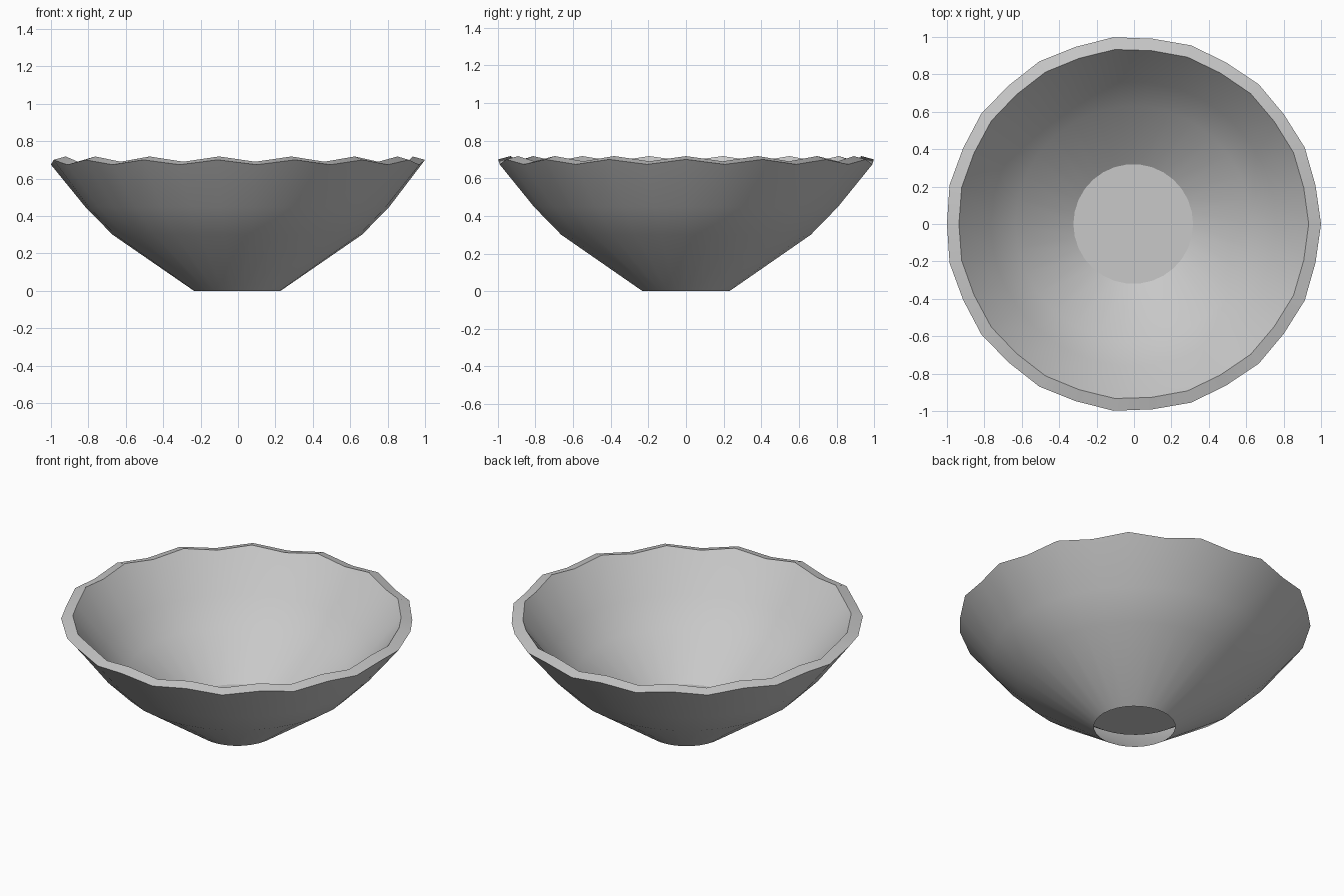
import bpy, bmesh, math

cube = bpy.data.objects.get("Cube")
if cube:
    bpy.data.objects.remove(cube, do_unlink=True)

SIDES = 30
SHIFT = -0.004  # centres the wavy rim

# Profile from foot up the outside, over the rim and down to the floor:
# radius, height, radius wave, height wave
PROFILE = [
    (0.232, 0.00, 0, 0),
    (0.667, 0.30, 0, 0),
    (0.812, 0.448, 0, 0),
    (1.000, 0.687, 0.004, 0.013),
    (0.935, 0.704, 0.003, 0.014),
    (0.762, 0.485, 0, 0),
    (0.630, 0.345, 0, 0),
    (0.320, 0.13, 0, 0),
]

# Plain clay material
clay = bpy.data.materials.new("grey clay")
clay.use_nodes = True
color = (0.58, 0.58, 0.58, 1)
clay.diffuse_color = color
clay.node_tree.nodes["Principled BSDF"].inputs["Base Color"].default_value = color


def ring(bm, radius, height, radius_wave, height_wave):
    """One ring of points that rises and falls on every other point."""
    verts = []
    for i in range(SIDES):
        a = math.tau * i / SIDES
        sign = 1 if i % 2 == 0 else -1
        r = radius + sign * radius_wave
        verts.append(bm.verts.new((r * math.cos(a) + SHIFT, r * math.sin(a),
                                   height + sign * height_wave)))
    return verts


# Bowl shell: hollow between the walls and open at the foot
bm = bmesh.new()
rings = [ring(bm, *point) for point in PROFILE]
for low, high in zip(rings, rings[1:]):
    for i in range(SIDES):
        j = (i + 1) % SIDES
        bm.faces.new((low[i], low[j], high[j], high[i]))

# Flat inner floor
bm.faces.new(rings[-1])

mesh = bpy.data.meshes.new("bowl")
bm.to_mesh(mesh)
bm.free()
mesh.materials.append(clay)
bowl = bpy.data.objects.new("bowl", mesh)
bpy.context.collection.objects.link(bowl)

bpy.ops.object.select_all(action="DESELECT")
bowl.select_set(True)
bpy.context.view_layer.objects.active = bowl
bpy.ops.object.shade_smooth_by_angle(angle=math.radians(30))
